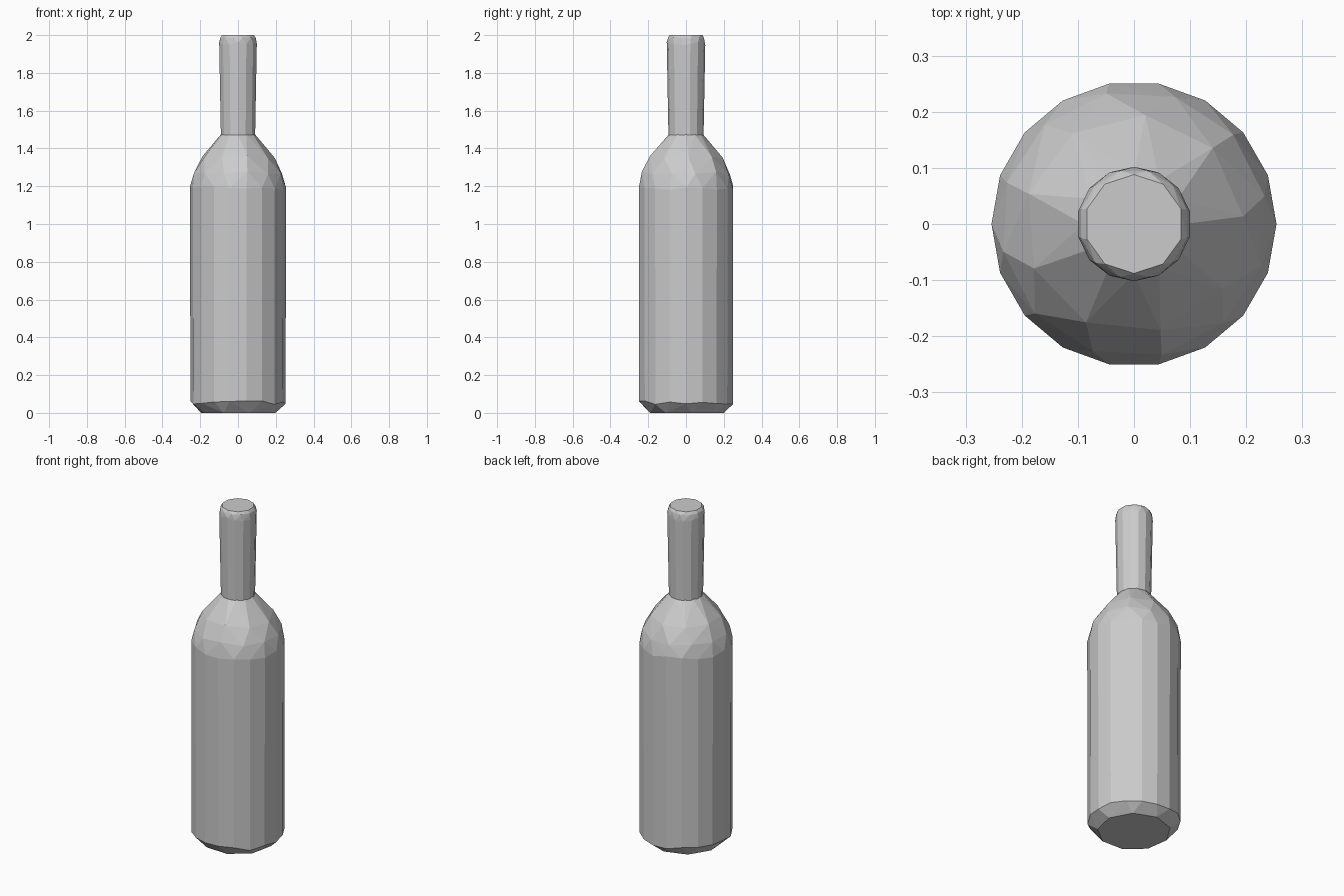
import bpy, bmesh, math, random

random.seed(4)
cube = bpy.data.objects.get("Cube")
if cube:
    bpy.data.objects.remove(cube, do_unlink=True)

grey = bpy.data.materials.new("plain grey")
grey.use_nodes = True
colour = (0.6, 0.6, 0.6, 1)
grey.diffuse_color = colour
grey.node_tree.nodes["Principled BSDF"].inputs["Base Color"].default_value = colour


def faceted_part(name, rings):
    """Wrap a faceted convex skin round rings of (radius, height, sides, turn, height wobble)."""
    bm = bmesh.new()
    for radius, z, sides, turn, wobble in rings:
        for i in range(sides):
            a = math.tau * (i + turn) / sides
            h = z + random.uniform(-wobble, wobble)
            bm.verts.new((radius * math.cos(a), radius * math.sin(a), h))
    hull = bmesh.ops.convex_hull(bm, input=bm.verts[:])
    spare = {v for v in hull["geom_interior"] + hull["geom_unused"]
             if isinstance(v, bmesh.types.BMVert)}
    bmesh.ops.delete(bm, geom=list(spare), context="VERTS")
    bmesh.ops.recalc_face_normals(bm, faces=bm.faces[:])
    mesh = bpy.data.meshes.new(name)
    bm.to_mesh(mesh)
    bm.free()
    mesh.materials.append(grey)
    obj = bpy.data.objects.new(name, mesh)
    bpy.context.collection.objects.link(obj)
    return obj


# Body: chipped base, straight wall and broad shoulder
faceted_part("bottle_body", [
    (0.20, 0.0, 9, 0.2, 0.0),
    (0.252, 0.055, 18, 0.0, 0.012),
    (0.254, 1.19, 18, 0.0, 0.012),
    (0.238, 1.27, 12, 0.4, 0.01),
    (0.195, 1.355, 9, 0.1, 0.008),
    (0.09, 1.475, 12, 0.0, 0.0),
])

# Neck: flares slightly towards a softened rim
faceted_part("bottle_neck", [
    (0.093, 1.47, 14, 0.5, 0.0),
    (0.102, 1.955, 14, 0.5, 0.008),
    (0.098, 1.985, 12, 0.5, 0.003),
    (0.088, 2.0, 10, 0.5, 0.0),
])
